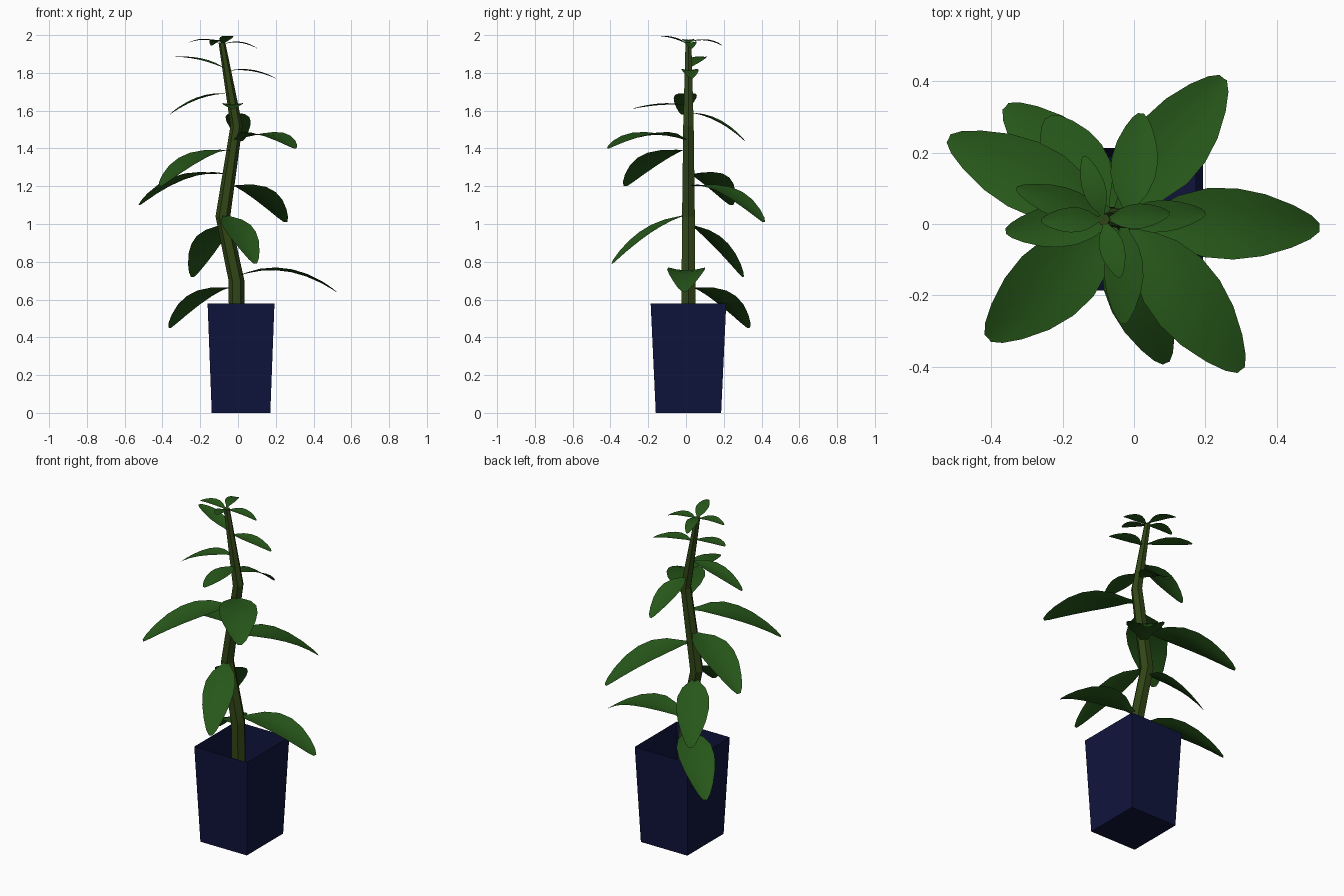
import bpy, bmesh, math
from mathutils import Vector

if "Cube" in bpy.data.objects:
    bpy.data.objects.remove(bpy.data.objects["Cube"])


def material(name, rgb):
    m = bpy.data.materials.new(name)
    m.diffuse_color = (*rgb, 1)
    m.use_nodes = True
    m.node_tree.nodes["Principled BSDF"].inputs["Base Color"].default_value = m.diffuse_color
    return m


LEAF = material("leaf_green", (0.02, 0.095, 0.01))
STEM = material("stem_green", (0.03, 0.06, 0.008))
POT = material("pot_blue", (0.005, 0.007, 0.045))


def finish(bm, name, mat, smooth):
    mesh = bpy.data.meshes.new(name)
    for f in bm.faces:
        f.smooth = smooth
    bm.to_mesh(mesh)
    bm.free()
    mesh.materials.append(mat)
    obj = bpy.data.objects.new(name, mesh)
    bpy.context.collection.objects.link(obj)
    return obj


def skin(bm, rows, closed):
    """Join successive rows of points with quads."""
    vs = [[bm.verts.new(p) for p in row] for row in rows]
    n = len(rows[0])
    for a, b in zip(vs, vs[1:]):
        for i in range(n if closed else n - 1):
            j = (i + 1) % n
            bm.faces.new((a[i], a[j], b[j], b[i]))
    return vs


# Open tapered square pot
bm = bmesh.new()
cx, cy = 0.016, 0.013
rows = [[(cx + sx * hx, cy + sy * hy, z) for sx, sy in ((-1, -1), (1, -1), (1, 1), (-1, 1))]
        for hx, hy, z in ((0.155, 0.173, 0), (0.177, 0.2, 0.578))]
rings = skin(bm, rows, True)
bm.faces.new(rings[0][::-1])
finish(bm, "pot", POT, False)

# Zigzag stem: x, z, radius
PATH = [(0.0, 0.01, 0.044), (-0.008, 0.70, 0.042), (-0.08, 1.04, 0.039),
        (-0.008, 1.52, 0.032), (-0.085, 1.96, 0.018)]
bm = bmesh.new()
rows = [[(x + r * math.cos(k * math.pi / 3), 0.013 + r * math.sin(k * math.pi / 3), z)
         for k in range(6)] for x, z, r in PATH]
rings = skin(bm, rows, True)
bm.faces.new(rings[0][::-1])
bm.faces.new(rings[-1])
finish(bm, "stem", STEM, False)


def stem_point(z):
    for (x0, z0, _), (x1, z1, _) in zip(PATH, PATH[1:]):
        if z <= z1:
            return Vector((x0 + (x1 - x0) * (z - z0) / (z1 - z0), 0.013, z))
    return Vector((PATH[-1][0], 0.013, z))


# Leaf outline: position along length, relative half width
OUTLINE = [(0, 0.1), (0.12, 0.3), (0.25, 0.72), (0.4, 0.97), (0.55, 1.0),
           (0.7, 0.87), (0.85, 0.6), (0.95, 0.34), (1, 0.12)]


def leaf(name, base_z, tip, width, arch):
    base, tip = stem_point(base_z), Vector(tip)
    span = tip - base
    flat = Vector((span.x, span.y, 0))
    side = Vector((-flat.y, flat.x, 0)).normalized()
    rows = []
    for t, w in OUTLINE:
        mid = base + span * t + Vector((0, 0, 4 * arch * t * (1 - t)))
        slope = span + Vector((0, 0, 4 * arch * (1 - 2 * t)))
        up = slope.cross(side).normalized()
        h = w * width / 2
        rows.append([mid + side * h * s + up * h * 0.15 * s * s
                     for s in (1, 0.5, 0, -0.5, -1)])
    bm = bmesh.new()
    skin(bm, rows, False)
    bmesh.ops.recalc_face_normals(bm, faces=bm.faces)
    if sum(f.normal.z for f in bm.faces) < 0:
        bmesh.ops.reverse_faces(bm, faces=bm.faces)
    finish(bm, name, LEAF, True)


# Leaves from the bottom up: base height, tip, width, arch
LEAVES = [
    (0.66, (-0.36, 0.33, 0.45), 0.20, 0.06),
    (0.72, (0.52, -0.01, 0.64), 0.20, 0.07),
    (1.00, (-0.24, 0.30, 0.72), 0.18, 0.04),
    (1.05, (0.09, -0.39, 0.79), 0.17, 0.04),
    (1.20, (0.25, 0.41, 1.01), 0.21, 0.06),
    (1.26, (-0.52, 0.24, 1.10), 0.20, 0.06),
    (1.39, (-0.41, -0.32, 1.20), 0.22, 0.05),
    (1.44, (0.30, -0.41, 1.40), 0.21, 0.05),
    (1.59, (0.02, 0.31, 1.44), 0.13, 0.03),
    (1.69, (-0.36, -0.02, 1.58), 0.12, 0.03),
    (1.63, (-0.03, -0.28, 1.61), 0.11, 0.01),
    (1.81, (0.20, 0.03, 1.77), 0.09, 0.02),
    (1.82, (-0.33, 0.10, 1.885), 0.09, 0.015),
    (1.95, (0.10, 0.03, 1.93), 0.07, 0.02),
    (1.95, (-0.26, 0.01, 1.96), 0.07, 0.02),
    (1.95, (-0.04, -0.15, 1.995), 0.07, 0.01),
    (1.96, (-0.14, 0.19, 1.945), 0.065, 0.02),
]
for i, spec in enumerate(LEAVES):
    leaf(f"leaf_{i + 1:02d}", *spec)
